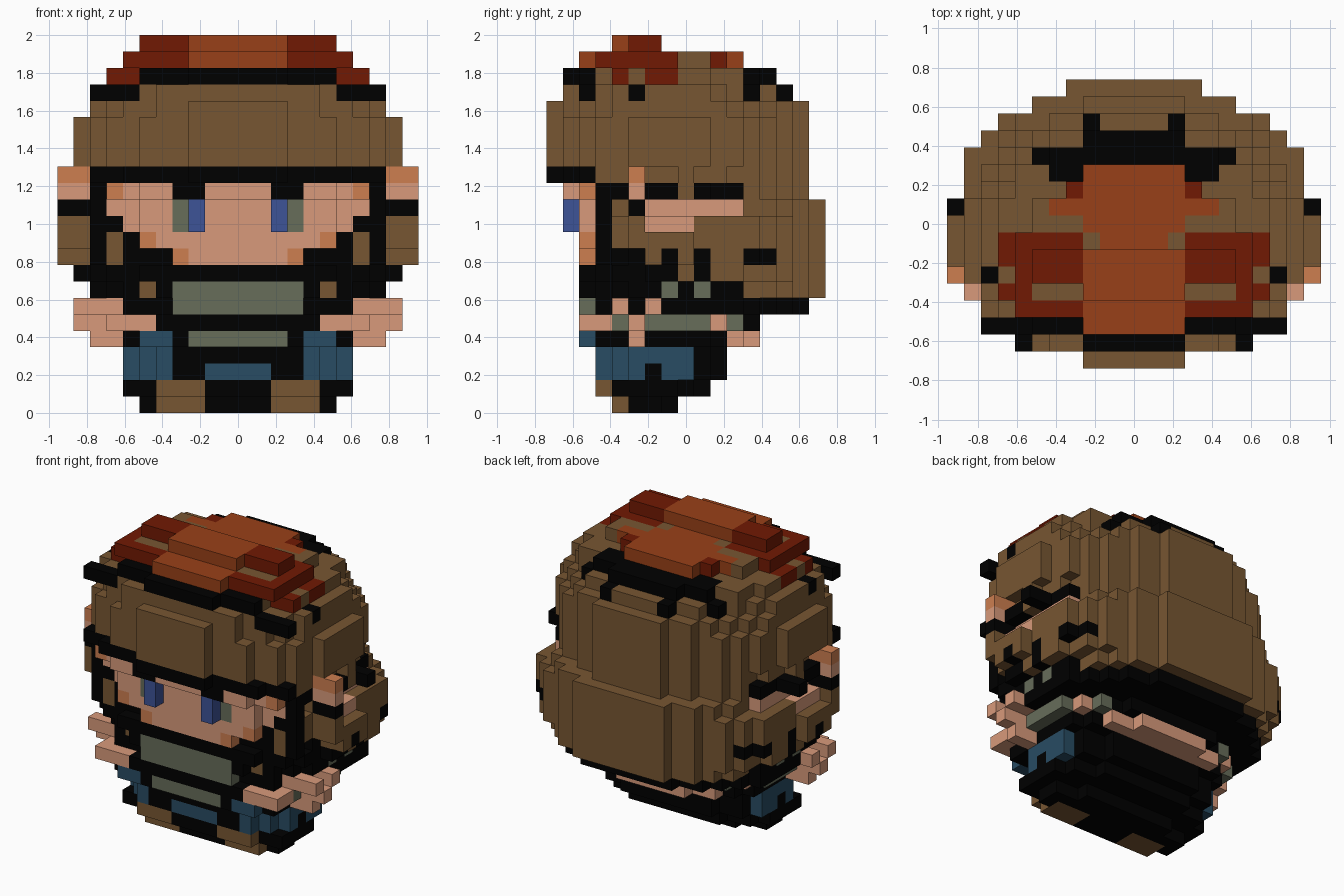
import bpy, bmesh

cube = bpy.data.objects.get("Cube")
if cube:
    bpy.data.objects.remove(cube, do_unlink=True)

UNIT = 2 / 23
ALL = (0, 30)


def linear(c):
    c /= 255
    return c / 12.92 if c < 0.04 else ((c + 0.055) / 1.055) ** 2.4


def make_material(name, rgb):
    mat = bpy.data.materials.new(name)
    mat.use_nodes = True
    colour = [linear(c) for c in rgb] + [1]
    mat.diffuse_color = colour
    mat.node_tree.nodes["Principled BSDF"].inputs["Base Color"].default_value = colour
    return mat


palette = {
    "brown": (119, 86, 50), "black": (0, 0, 0), "skin": (216, 154, 123),
    "tan": (205, 126, 80), "rust": (153, 64, 24), "dark_red": (113, 25, 3),
    "grey_green": (103, 109, 90), "teal": (40, 76, 99), "eye_blue": (61, 83, 151),
}
materials = [make_material(name, rgb) for name, rgb in palette.items()]
colour_index = {name: n for n, name in enumerate(palette)}
cells = {}  # block (half width, depth, height) -> [part, colour]; mirrored when built


def block(part, colour, x, y, z):
    """Solid box of blocks, ranges exclude their end."""
    for i in range(*x):
        for j in range(*y):
            for k in range(*z):
                cells[i, j, k] = [part, colour]


def layer(part, colour, half, y, z, front_power=3.0, back_power=2.15):
    """Rounded slab; higher powers make an end squarer."""
    middle, radius = (y[0] + y[1]) / 2, (y[1] - y[0]) / 2
    for j in range(*y):
        d = (j + 0.5 - middle) / radius
        power = front_power if d < 0 else back_power
        width = half * (1 - abs(d) ** power) ** (1 / power)
        block(part, colour, (0, max(1, round(width))), (j, j + 1), z)


def paint(colour, view="all", x=ALL, y=ALL, z=ALL):
    """Recolour blocks in a range; a view limits it to the first block met."""
    found = [c for c in cells
             if all(r[0] <= v < r[1] for v, r in zip(c, (x, y, z)))]
    if view != "all":
        axis, sign = {"front": (1, -1), "side": (0, 1), "top": (2, 1)}[view]
        first = {}
        for c in cells:
            key = c[:axis] + c[axis + 1:]
            if key not in first or sign * c[axis] > sign * first[key][axis]:
                first[key] = c
        visible = set(first.values())
        found = [c for c in found if c in visible]
    for c in found:
        cells[c][1] = colour


# Feet, legs and torso
layer("feet", "black", 6, (4, 8), (0, 1), 4)
layer("feet", "black", 7, (3, 10), (1, 2))
layer("legs", "black", 7, (3, 11), (2, 4))
layer("torso", "black", 7, (2, 13), (4, 5), 5)
layer("torso", "black", 8, (2, 13), (5, 6))
layer("torso", "black", 9, (2, 16), (6, 7), 2.5)
layer("torso", "black", 9, (2, 17), (7, 8))

# Head and hair, from jaw to crown
layer("head", "brown", 10, (2, 17), (8, 9))
layer("head", "brown", 10, (2, 17), (9, 10), 2.3)
layer("head", "brown", 10, (2, 17), (10, 12))
layer("head", "brown", 9, (2, 17), (12, 13), 3.6)
layer("head", "brown", 10, (1, 16), (13, 14), 3, 1.8)
block("head", "brown", (7, 9), (3, 4), (9, 13))
block("head", "brown", (9, 10), (11, 13), (9, 12))
layer("hair", "brown", 9.5, (1, 16), (14, 15), 5, 1.8)
layer("hair", "brown", 10, (1, 16), (15, 18), 3, 1.8)
layer("hair", "brown", 9, (1, 16), (18, 19), 3, 1.8)
layer("hair", "brown", 9, (1, 15), (19, 20), 3, 1.7)
layer("hair", "brown", 8, (1, 14), (20, 21), 2)
block("hair", "brown", (5, 6), (2, 3), (20, 21))
block("hair_fringe", "brown", (0, 3), (0, 1), (14, 19))

# Side locks and ears
block("side_lock", "brown", (9, 11), (6, 9), (9, 11))
block("side_lock", "brown", (9, 11), (5, 6), (10, 12))
block("side_lock", "black", (9, 11), (5, 6), (12, 13))
block("side_lock", "black", (9, 11), (9, 10), (13, 14))
block("ears", "skin", (9, 11), (5, 6), (13, 14))
block("ears", "tan", (9, 11), (5, 6), (14, 15))

# Red crest
block("crest", "dark_red", (0, 7), (3, 8), (21, 22))
block("crest", "rust", (0, 3), (2, 12), (21, 22))
block("crest", "brown", (3, 6), (4, 5), (21, 22))
block("crest", "brown", (2, 3), (7, 8), (21, 22))
block("crest", "brown", (3, 6), (8, 10), (21, 22))
block("crest", "rust", (3, 5), (9, 10), (21, 22))
block("crest", "dark_red", (3, 4), (10, 11), (21, 22))
block("crest", "dark_red", (0, 6), (5, 7), (22, 23))
block("crest", "rust", (0, 3), (4, 7), (22, 23))

# Black band around the crown
paint("dark_red", x=(5, 9), y=(4, 8), z=(20, 21))
block("crest", "dark_red", (6, 8), (4, 5), (20, 21))
paint("brown", "side", y=(5, 6), z=(20, 21))
paint("black", y=(1, 3), z=(20, 21))
paint("black", y=(12, 14), z=(20, 21))
paint("black", "top", x=(3, 6), y=(12, 13))
paint("black", "top", x=(3, 5), y=(11, 12))
block("hair", "black", (7, 9), (2, 3), (19, 20))
paint("black", "front", x=(6, 7), z=(19, 20))
for j in (5, 12, 14):
    paint("black", "side", y=(j, j + 1), z=(19, 20))

# Face inside its black frame
paint("black", "front", x=(0, 9), z=(8, 15))
paint("brown", "front", x=(7, 8), z=(9, 11))
for row, half in ((9, 4), (10, 6), (11, 7), (12, 8), (13, 8)):
    paint("skin", "front", x=(0, half), z=(row, row + 1))
for x, row in ((3, 9), (5, 10), (7, 13)):
    paint("tan", "front", x=(x, x + 1), z=(row, row + 1))
paint("black", "front", x=(2, 4), z=(13, 14))

# Sides of the head
paint("black", y=(2, 8), z=(8, 9))
paint("black", "side", y=(9, 10), z=(8, 9))
for y in ((3, 6), (7, 8), (9, 10), (12, 14)):
    paint("black", "side", y=y, z=(9, 10))
paint("black", "side", y=(3, 4), z=(10, 13))
paint("brown", "side", y=(4, 5), z=(10, 13))
paint("skin", "side", y=(6, 12), z=(12, 13))
paint("skin", "side", y=(6, 9), z=(11, 12))
for y in ((3, 5), (6, 8), (9, 12)):
    paint("black", "side", y=y, z=(13, 14))

# Eyes
block("eyes", "eye_blue", (2, 3), (1, 2), (11, 13))
paint("grey_green", "front", x=(3, 4), z=(11, 13))

# Torso trim
paint("brown", y=(12, 17), z=(7, 8))
for y in ((7, 8), (9, 10)):
    paint("grey_green", "side", y=y, z=(7, 8))
paint("grey_green", "side", y=(4, 12), z=(5, 6))
paint("skin", "side", y=(10, 11), z=(5, 6))
paint("skin", y=(11, 13), z=(4, 5))
paint("grey_green", "front", x=(0, 4), z=(6, 8))
paint("grey_green", "front", x=(0, 3), z=(4, 5))
paint("brown", "front", x=(5, 6), z=(7, 8))

# Arms and hands
block("hands", "skin", (5, 8), (2, 4), (5, 6))
block("hands", "skin", (8, 10), (5, 6), (5, 6))
block("hands", "skin", (7, 10), (4, 5), (6, 7))
block("hands", "skin", (8, 10), (6, 7), (6, 7))
block("hands", "skin", (7, 9), (5, 6), (4, 5))

# Trousers and feet
paint("teal", "front", x=(4, 6), z=(4, 5))
paint("teal", "front", x=(4, 7), z=(3, 4))
paint("teal", "front", x=(5, 7), z=(2, 3))
paint("teal", "front", x=(0, 2), z=(2, 3))
paint("teal", "side", y=(3, 9), z=(3, 4))
paint("teal", "side", y=(3, 6), z=(2, 3))
paint("teal", "side", y=(7, 9), z=(2, 3))
paint("brown", x=(2, 5), y=(3, 6), z=(0, 2))

# Mirror the blocks and build only their outer faces, one object per part
solid = {}
for (i, j, k), value in cells.items():
    solid[i, j, k] = solid[-1 - i, j, k] = value


def corner(bm, corners, p):
    if p not in corners:
        corners[p] = bm.verts.new((p[0] * UNIT, (p[1] - 8.5) * UNIT, p[2] * UNIT))
    return corners[p]


for part in sorted({value[0] for value in cells.values()}):
    bm, corners = bmesh.new(), {}
    sides = [(cell, colour, axis, step) for cell, (owner, colour) in solid.items()
             if owner == part for axis in range(3) for step in (0, 1)]
    for cell, colour, axis, step in sides:
        beside = list(cell)
        beside[axis] += 2 * step - 1
        if tuple(beside) in solid:
            continue
        loop = []
        for a, b in ((0, 0), (1, 0), (1, 1), (0, 1)):
            p = list(cell)
            p[axis] += step
            p[axis - 2] += a
            p[axis - 1] += b
            loop.append(corner(bm, corners, tuple(p)))
        face = bm.faces.new(loop if step else loop[::-1])
        face.material_index = colour_index[colour]
    mesh = bpy.data.meshes.new(part)
    bm.to_mesh(mesh)
    bm.free()
    for mat in materials:
        mesh.materials.append(mat)
    bpy.context.collection.objects.link(bpy.data.objects.new(part, mesh))
